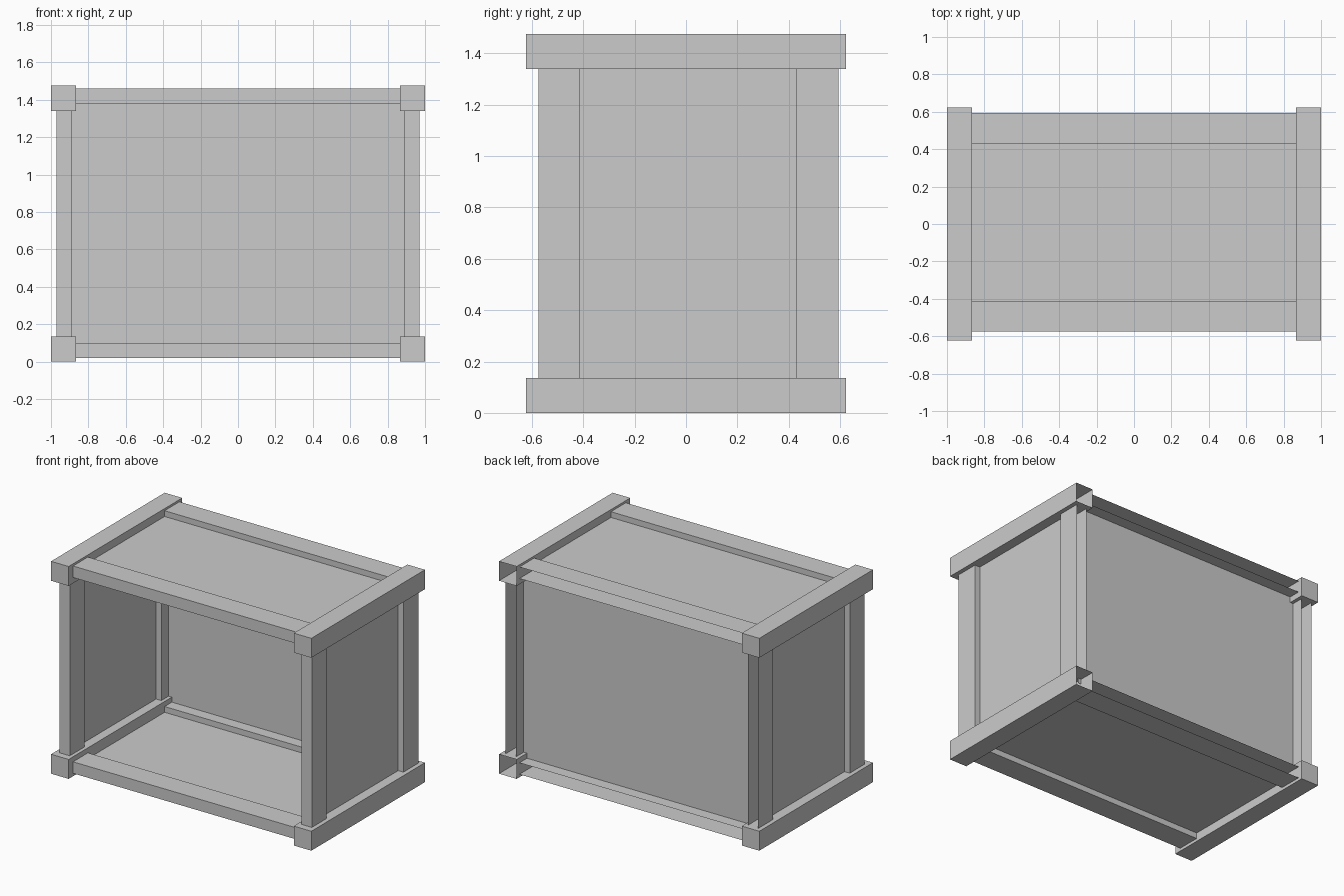
import bpy, bmesh
from mathutils import Vector

if "Cube" in bpy.data.objects:
    bpy.data.objects.remove(bpy.data.objects["Cube"])


def box(name, lo, hi, open_back=False):
    """Axis-aligned box; open_back drops the +y face."""
    lo, hi = Vector(lo), Vector(hi)
    bm = bmesh.new()
    bmesh.ops.create_cube(bm, size=1)
    if open_back:
        bm.normal_update()
        faces = [f for f in bm.faces if f.normal.y > 0.9]
        bmesh.ops.delete(bm, geom=faces, context='FACES_ONLY')
    for v in bm.verts:
        v.co = Vector([(lo[i] + hi[i]) / 2 + v.co[i] * (hi[i] - lo[i]) for i in range(3)])
    return finish(name, bm)


def panel(name, origin, u, w):
    """Single flat sheet spanned by two edge vectors."""
    bm = bmesh.new()
    o, u, w = Vector(origin), Vector(u), Vector(w)
    bm.faces.new([bm.verts.new(p) for p in (o, o + u, o + u + w, o + w)])
    return finish(name, bm)


def finish(name, bm):
    mesh = bpy.data.meshes.new(name)
    bm.to_mesh(mesh)
    bm.free()
    ob = bpy.data.objects.new(name, mesh)
    bpy.context.collection.objects.link(ob)
    return ob


H = 1.475            # total height
B = 0.135            # beam thickness
XI = 1 - B           # inner face of the beams
FRONT = (-0.575, -0.412)
BACK = (0.43, 0.593)
rows = (("front", FRONT, False), ("back", BACK, True))
sides = (("left", -1), ("right", 1))
levels = (("bottom", 0.0, 0.02), ("top", H - B, 1.38))

# Depth beams at the four long edges (right ones are open at the back)
for side, s in sides:
    x0, x1 = sorted((s * XI, s))
    for level, z, _ in levels:
        box(f"{level}_{side}_beam", (x0, -0.6235, z), (x1, 0.6235, z + B), s > 0)

# Cross rails, back ones hollow towards the rear
for row, (y0, y1), hollow in rows:
    for level, _, z in levels:
        box(f"{level}_{row}_rail", (-XI, y0, z), (XI, y1, z + 0.08), hollow)

# Corner posts, back ones hollow towards the rear
for row, (y0, y1), hollow in rows:
    for side, s in sides:
        x0, x1 = sorted((s * 0.89, s * 0.97))
        box(f"{row}_{side}_post", (x0, y0, B), (x1, y1, H - B), hollow)

# Thin panels: floor, lid, two sides and back; the front stays open
depth = BACK[0] - FRONT[1]
for name, z in (("floor_panel", 0.06), ("lid_panel", 1.42)):
    panel(name, (-XI, FRONT[1], z), (2 * XI, 0, 0), (0, depth, 0))
for side, s in sides:
    panel(f"{side}_panel", (s * 0.93, FRONT[1], B), (0, depth, 0), (0, 0, H - 2 * B))
panel("back_panel", (-0.89, 0.51, 0.1), (1.78, 0, 0), (0, 0, 1.28))
